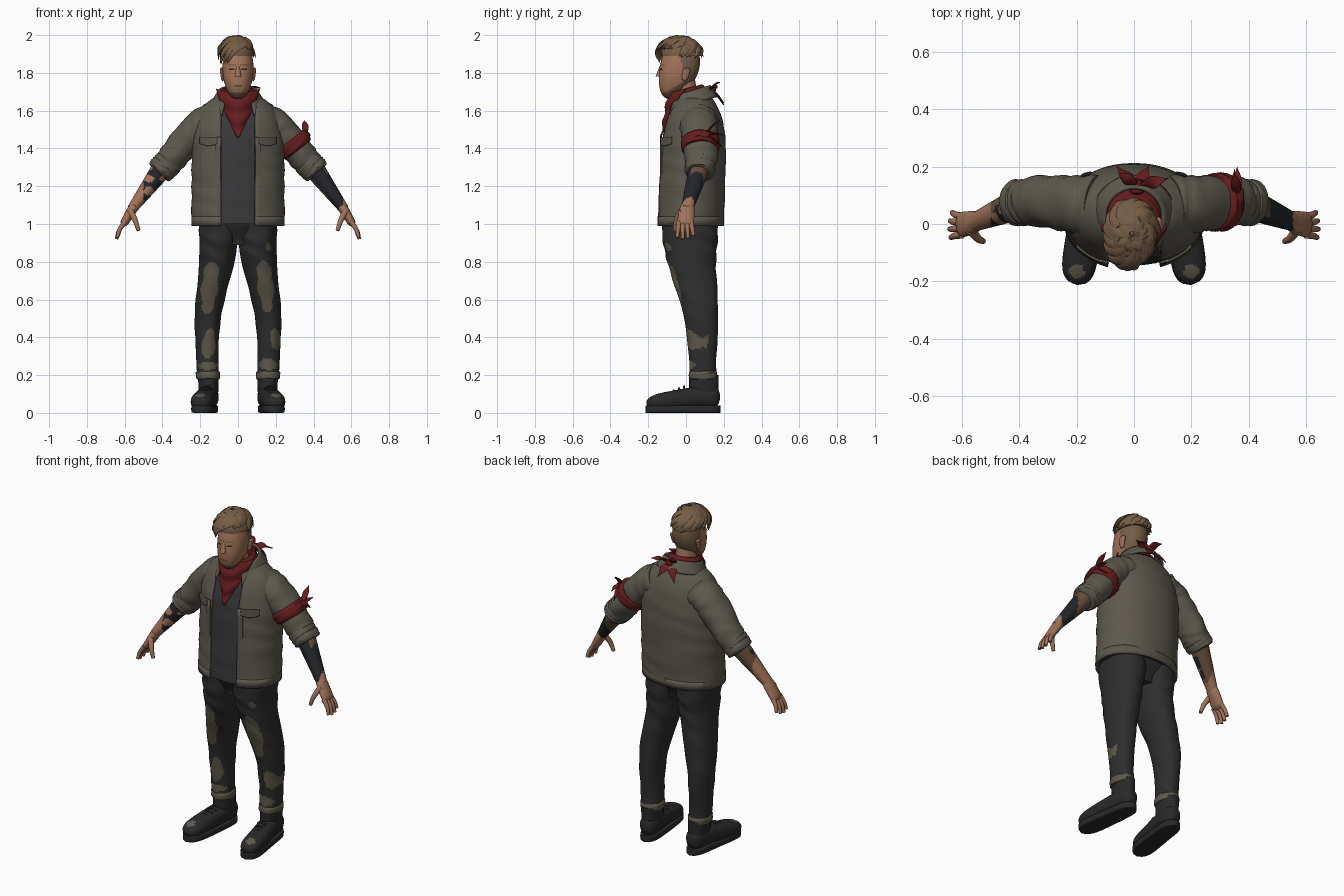
import bpy, bmesh, random
from math import sin, cos, asin, pi, radians
from mathutils import Vector

if "Cube" in bpy.data.objects:
    bpy.data.objects.remove(bpy.data.objects["Cube"])
random.seed(4)
ACROSS, DEEP = Vector((1, 0, 0)), Vector((0, 1, 0))


def material(name, *rgb):
    mat = bpy.data.materials.new(name)
    mat.use_nodes = True
    mat.diffuse_color = (*rgb, 1)
    bsdf = next(n for n in mat.node_tree.nodes if n.type == 'BSDF_PRINCIPLED')
    bsdf.inputs["Base Color"].default_value = (*rgb, 1)
    bsdf.inputs["Roughness"].default_value = .9
    return mat


SKIN = material("skin", .36, .17, .1)
HAIR = material("hair_brown", .18, .11, .06)
BROWN = material("dark_brown", .13, .075, .042)
DRAB = material("jacket_drab", .11, .1, .076)
RED = material("scarf_red", .135, .012, .014)
SHIRT = material("shirt_charcoal", .04, .04, .042)
DENIM = material("trouser_black", .027, .027, .028)
BOOT = material("boot_black", .022, .022, .022)
KHAKI = material("patch_khaki", .115, .1, .07)
INK = material("wrap_black", .016, .018, .021)


def build(name, rows, mat, closed=True, thick=0):
    """Skin a list of vertex rows into a smooth mesh object."""
    bm = bmesh.new()
    verts = [[bm.verts.new(point) for point in row] for row in rows]
    count = len(rows[0])
    for low, high in zip(verts, verts[1:]):
        for k in range(count if closed else count - 1):
            j = (k + 1) % count
            bm.faces.new((low[k], low[j], high[j], high[k]))
    if closed:
        bm.faces.new(verts[0])
        bm.faces.new(verts[-1])
    bmesh.ops.recalc_face_normals(bm, faces=bm.faces)
    mesh = bpy.data.meshes.new(name)
    bm.to_mesh(mesh)
    bm.free()
    mesh.materials.append(mat)
    mesh.shade_smooth()
    mesh.set_sharp_from_angle(angle=radians(45))
    obj = bpy.data.objects.new(name, mesh)
    bpy.context.collection.objects.link(obj)
    if thick:
        cloth = obj.modifiers.new("cloth", 'SOLIDIFY')
        cloth.thickness, cloth.offset = thick, 0
    return obj


# Radius rules along a path, with t running from 0 to 1
def taper(start, end=None):
    return lambda t: start + ((start if end is None else end) - start) * t


def ease(start, end):
    return lambda t: start + (end - start) * t * t * (3 - 2 * t)


def pod(start, end=None):
    size = taper(start, end)
    return lambda t: size(t) * max(0, 1 - (2 * t - 1) ** 6) ** .5


def dome(size):
    return lambda t: size * (1 - t * t) ** .5


def spline(points, sub):
    """Smooth curve through the points."""
    pts = [Vector(p) for p in points]
    pts = [2 * pts[0] - pts[1], *pts, 2 * pts[-1] - pts[-2]]
    out = []
    for a, b, c, d in zip(pts, pts[1:], pts[2:], pts[3:]):
        for t in (step / sub for step in range(sub)):
            out.append(b + (c - a) * t / 2 + (a - 2.5 * b + 2 * c - d / 2) * t * t
                       + (1.5 * (b - c) + (d - a) / 2) * t ** 3)
    return out + [pts[-2]]


def tube(name, points, wide, deep, mat, side=ACROSS, flat=False, n=24, p=2, sub=8,
         gap=0, wrinkle=0, thick=0):
    """Loft superelliptic rings along a path; gap leaves the front open."""
    path, rows = spline(points, sub), []
    for i, centre in enumerate(path):
        t = i / (len(path) - 1)
        a, b = ACROSS, DEEP
        if not flat:
            along = (path[min(i + 1, len(path) - 1)] - path[max(i - 1, 0)]).normalized()
            a = (side - along * side.dot(along)).normalized()
            b = along.cross(a)
        ra, rb = max(wide(t), .001), max(deep(t), .001)
        start = asin((gap / ra) ** (p / 2)) if gap else 0
        row = []
        for k in range(n + (1 if gap else 0)):
            angle = start + (2 * pi - 2 * start) * k / n
            s, c = sin(angle), cos(angle)
            u = abs(s) ** (2 / p) * (1 if s > 0 else -1)
            v = abs(c) ** (2 / p) * (-1 if c > 0 else 1)
            fold = 1 + wrinkle * sin(t * 30 + 2 * sin(2 * angle + t * 9))
            row.append(centre + a * (ra * u * fold) + b * (rb * v * fold))
        rows.append(row)
    return build(name, rows, mat, closed=not gap, thick=thick)


def pair(name, points, *args, **options):
    """Left and right copies of a tube."""
    return [tube(label + name, [(s * x, y, z) for x, y, z in points], *args, **options)
            for s, label in ((1, "left_"), (-1, "right_"))]


def sheet(name, surface, mat, nu=24, nv=8, thick=.008):
    rows = [[surface(u / nu, v / nv) for u in range(nu + 1)] for v in range(nv + 1)]
    return build(name, rows, mat, closed=False, thick=thick)


def paint(obj, mat, rule):
    obj.data.materials.append(mat)
    for face in obj.data.polygons:
        if rule(face.center, face.normal):
            face.material_index = len(obj.data.materials) - 1


def knot(name, centre, tips, size):
    """Knot with pointed cloth tails."""
    centre = Vector(centre)
    tube(name + "_knot", [centre - DEEP * .03, centre + DEEP * .03], pod(.024), pod(.02), RED, n=12)
    for tip in tips:
        tip = Vector(tip)
        middle = centre.lerp(tip, .5) + Vector((0, 0, .01))
        tube(name + "_tail", [centre, middle, tip],
             lambda t: size * (.3 + sin(pi * t)) * (1 - t ** 4), taper(.008, .003), RED, n=10)


# Torso: jacket open at the front over a shirt
def torso_wide(t):
    return .24 - .125 * t ** 9


def torso_deep(t):
    return .174 - .09 * t ** 6


spine = [(0, .02, 1), (0, .045, 1.67)]
tube("jacket", spine, torso_wide, torso_deep, DRAB, flat=True, n=56, p=2.1, sub=40,
     gap=.09, wrinkle=.008, thick=.012)
tube("shirt", spine, lambda t: .94 * torso_wide(t), lambda t: .94 * torso_deep(t), SHIRT,
     flat=True, n=40, p=2.1, sub=40, wrinkle=.008)
tube("jacket_hem", [(0, .02, .99), (0, .02, 1.04)], taper(.241), taper(.176), DRAB,
     flat=True, n=56, p=2.1, sub=2, gap=.09, thick=.012)


def on_chest(x, z, lift):
    return (x, .033 - .173 * (1 - abs(x / .24) ** 2.1) ** .48 - lift, z)


for s, label in ((1, "left"), (-1, "right")):
    sheet(label + "_pocket_flap", lambda u, v: on_chest(
        s * (.11 + .09 * u), 1.46 - (.035 + .012 * sin(pi * u)) * v, .009), DRAB)
    sheet(label + "_placket", lambda u, v: on_chest(
        s * (.09 + .03 * u), 1.46 - .44 * v, .006), DRAB)


# Collar and scarf
def collar(u, v):
    angle = .65 + (2 * pi - 1.3) * u
    r = .1 + .042 * v
    y = .025 - r * cos(angle)
    return (r * sin(angle), y, 1.695 + .3 * y - (.07 + .03 * max(0, cos(angle))) * v)


def neckerchief(u, v):
    angle, r = 2 * pi * u, .073 + .034 * sin(2 * v) + .004 * sin(v * 14)
    y = .01 - r * cos(angle)
    return (r * sin(angle), y, 1.715 + .25 * y - .085 * v)


def drape(u, v):
    k = 2 * u - 1
    curl = k * k * (1 - v)
    return (k * (.114 - .11 * v ** 1.2), .08 * curl - .085 - .045 * v ** .7
            + .005 * sin(v * 17 + 2 * k * k), 1.695 - .235 * v + .02 * curl)


sheet("jacket_collar", collar, DRAB, 36, 5, .012)
sheet("scarf_wrap", neckerchief, RED, 36, 8)
sheet("scarf_front", drape, RED, 16, 18)
knot("scarf", (.01, .13, 1.71),
     [(-.06, .2, 1.63), (.05, .2, 1.64), (.12, .16, 1.72), (-.05, .18, 1.75)], .02)

# Arms: sleeves, rolled cuffs and forearms
pair("sleeve", [(.13, .06, 1.55), (.22, .07, 1.5), (.34, .08, 1.36), (.4, .073, 1.285)],
     taper(.11, .076), taper(.096, .07), DRAB, DEEP, n=28, wrinkle=.035)
for shift in (0, .02):
    pair("rolled_cuff", [(.36 + shift, .077, 1.335 - shift), (.405 + shift, .073, 1.285 - shift)],
         pod(.083, .079), pod(.078, .074), DRAB, DEEP, wrinkle=.03)
left_arm, right_arm = pair("forearm", [(.39, .075, 1.31), (.56, .005, 1.08)],
                           taper(.058, .032), taper(.058, .027), SKIN, DEEP, n=28, sub=30)
paint(left_arm, BROWN, lambda c, n: c.x < .5)
paint(left_arm, INK, lambda c, n: .475 < c.x < .555 or n.y < -.55 and c.x < .48)
paint(right_arm, BROWN, lambda c, n: c.x > -.5 and n.y > -.3)
paint(right_arm, INK, lambda c, n: n.y < .2 and c.x > -.5 and sin(70 * c.x) + sin(95 * c.z) > -.4)

# Hands
pair("palm", [(.54, .01, 1.11), (.615, -.005, .985)], pod(.038, .047), pod(.029, .02),
     SKIN, DEEP, n=18)
for j, reach in enumerate((.8, .95, 1, .9)):
    root, tip = .026 - .021 * j, .04 - .029 * j
    pair("finger", [(.6, root, 1.01), (.6 + .03 * reach, (root + tip) / 2, 1.01 - .045 * reach),
                    (.6 + .043 * reach, tip, 1.01 - .09 * reach)],
         taper(.014, .009), taper(.014, .009), SKIN, DEEP, n=10, sub=4)
pair("thumb", [(.57, -.02, 1.07), (.545, -.05, 1.02), (.526, -.06, .965)],
     taper(.018, .01), taper(.018, .01), SKIN, DEEP, n=10)

# Arm band with its knot
tube("arm_band", [(.27, .075, 1.455), (.325, .078, 1.385)], pod(.106, .1), pod(.098, .094),
     RED, DEEP, wrinkle=.02)
knot("arm_band", (.36, .1, 1.47),
     [(.35, .18, 1.55), (.36, .2, 1.47), (.37, .02, 1.44), (.35, .19, 1.41)], .015)

# Trousers with worn patches: x, z, half width, half height
tube("trouser_seat", [(0, .02, .89), (0, .02, 1.03)], ease(.1, .2), ease(.1, .155),
     DENIM, flat=True, n=36, p=2.4)
patches = [(-.15, .67, .044, .14), (-.155, .36, .036, .08), (.145, .68, .042, .14), (-.16, .25, .05, .02),
           (.16, .88, .016, .02), (.2, .39, .03, .05), (.16, .26, .05, .03)]


def worn(c, n):
    lean = .1 if c.x > 0 else -.1
    return n.y < .25 and any(
        ((c.x - x + lean * (c.z - z)) / a) ** 2 + ((c.z - z) / b) ** 2 < 1 + .2 * sin(60 * c.z)
        for x, z, a, b in patches)


for leg in pair("trouser_leg", [(.16, .09, .18), (.16, .08, .5), (.112, .03, .8), (.1, .02, 1)],
                ease(.057, .105), ease(.07, .15), DENIM, flat=True, n=64, sub=36, p=2.2, wrinkle=.018):
    paint(leg, KHAKI, worn)
pair("trouser_cuff", [(.158, .09, .17), (.16, .09, .23)], pod(.064), pod(.076), KHAKI,
     flat=True, wrinkle=.02)

# Boots
pair("boot_shaft", [(.156, .095, .06), (.157, .095, .2)], taper(.05, .055), taper(.078), BOOT, flat=True)
for foot in pair("boot_foot", [(.15, .18, .075), (.16, .08, .085), (.185, -.08, .067), (.2, -.21, .05)],
                 pod(.052, .062), pod(.065, .04), BOOT, n=32, p=2.4, sub=24):
    paint(foot, KHAKI, lambda c, n: n.z > .35 and Vector((abs(c.x) - .2, c.y + .165)).length < .026)
pair("boot_sole", [(.15, .183, .02), (.17, 0, .02), (.2, -.213, .02)], pod(.052, .063), taper(.02),
     BOOT, p=7, sub=24)
for i in range(4):
    y, z = -.01 - .027 * i, .14 - .011 * i
    pair("boot_lace", [(.14 + .005 * i, y, z - .012), (.167 + .005 * i, y, z),
                       (.194 + .005 * i, y, z - .012)], taper(.006), taper(.006), BOOT, DEEP, n=8)


# Head and neck
def skull(size, chin):
    return lambda t: size * (1 - chin * (1 - t)) * max(0, sin(pi * t)) ** .42


neck = tube("neck", [(0, .02, 1.58), (0, -.015, 1.78)], taper(.062, .056), taper(.06), SKIN,
            flat=True, n=30, sub=24)
paint(neck, INK, lambda c, n: c.z < 1.72 and sin(110 * c.x) + sin(120 * c.z + 60 * c.y) > .9)
head = tube("head", [(0, -.08, 1.66), (0, -.035, 1.82), (0, -.02, 1.985)], skull(.084, .05),
            skull(.113, .15), SKIN, flat=True, n=64, sub=36, p=2.2)
paint(head, BROWN, lambda c, n: c.z < 1.695 or c.y > -.1 and c.z < 1.76 + .6 * c.y
      or c.y < -.1 and abs(c.z - 1.732) < .004 and abs(c.x) < .024)
paint(head, HAIR, lambda c, n: c.z > 1.915 or c.z > 1.74 and c.y > -.015 + .3 * (1.82 - c.z)
      or c.y < -.08 and abs(c.z - 1.842) < .005 and .012 < abs(c.x) < .056)
paint(head, INK, lambda c, n: c.y < -.08 and abs(c.z - 1.82) < .004 and .022 < abs(c.x) < .046)
tube("nose", [(0, -.13, 1.84), (0, -.145, 1.78)], taper(.008, .018), taper(.008, .017),
     SKIN, flat=True, n=14)
pair("ear", [(.08, -.008, 1.755), (.086, .006, 1.83)], pod(.008, .013), pod(.014, .024), SKIN,
     flat=True, n=12)

# Swept hair: a cap with tapered locks lying on it, swirled to one side
tube("hair_cap", [(-.004, -.02, 1.89), (-.008, -.033, 1.985)], dome(.088), dome(.11), HAIR,
     flat=True, n=36)


def scalp(turn, rise, lift):
    return Vector((-.008 + .098 * lift * cos(rise) * sin(turn),
                   -.034 - .122 * lift * cos(rise) * cos(turn), 1.88 + .105 * lift * sin(rise)))


def lock(turn, swirl, top, tip):
    path = [scalp(turn + swirl * (1 - t), top + (tip - top) * t, random.uniform(.97, 1.05))
            for t in (0, .33, .66, 1)]
    tube("hair_lock", path, lambda t: .026 * (1 - t ** 3), lambda t: .011 * (1 - t ** 3),
         HAIR, Vector((cos(turn), sin(turn), 0)), n=8, sub=5)


def hairline(turn):
    return min(.45, .05 + max(0, cos(turn)) * (.4 + 1.4 * sin(turn)))


for i in range(30):
    turn = 2 * pi * i / 30 + random.uniform(-.1, .1)
    lock(turn, .8, 1.2, hairline(turn) + random.uniform(-.08, .08))
    lock(turn, 1, 1.5, .65 + random.uniform(-.2, .2))
